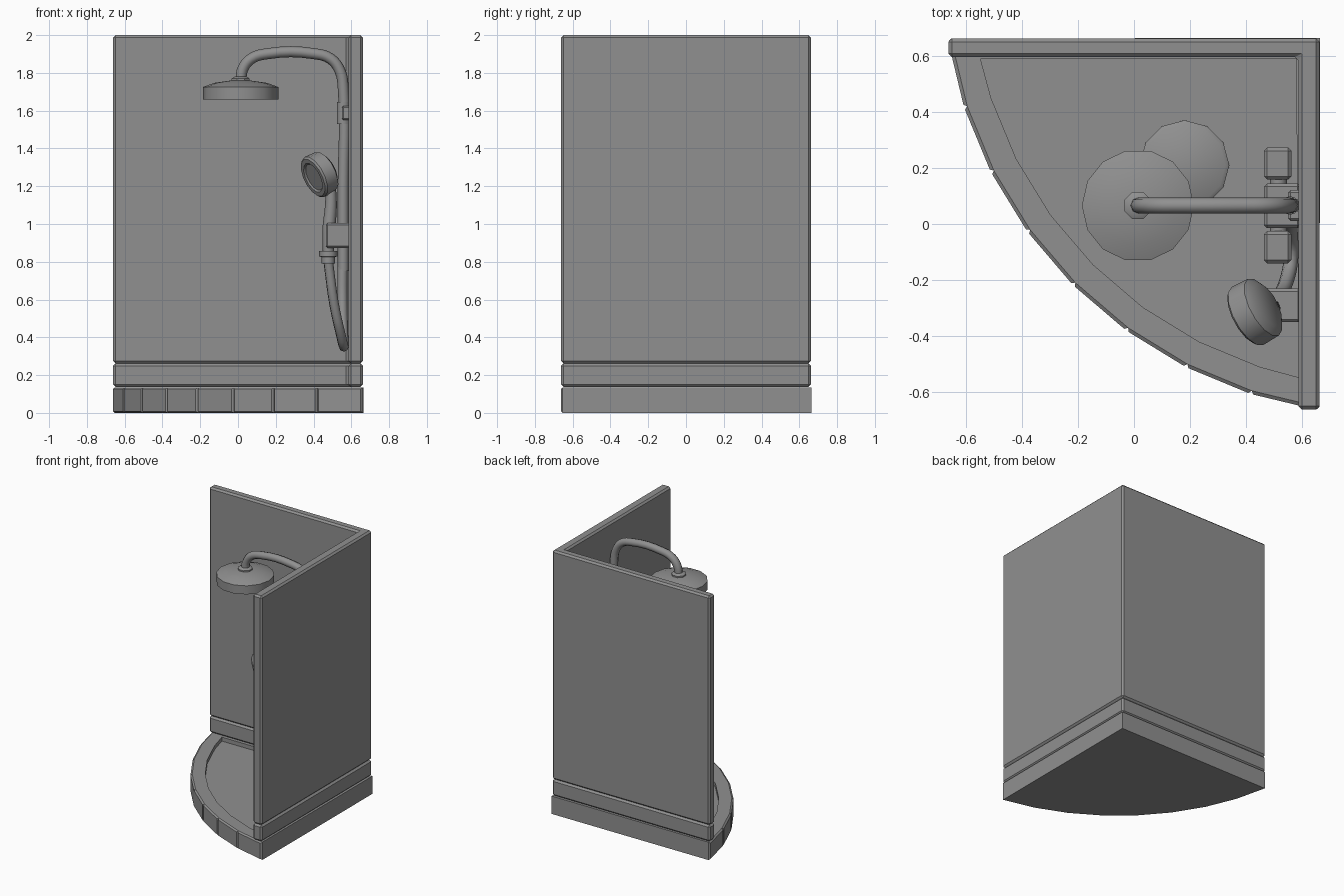
import bpy, bmesh
from math import sin, cos, radians, pi
from mathutils import Vector

if "Cube" in bpy.data.objects:
    bpy.data.objects.remove(bpy.data.objects["Cube"])

grey = bpy.data.materials.new("plain grey")
grey.use_nodes = True
GREY = (0.28, 0.28, 0.28, 1)
grey.diffuse_color = GREY
grey.node_tree.nodes["Principled BSDF"].inputs["Base Color"].default_value = GREY


def activate(ob):
    bpy.ops.object.select_all(action='DESELECT')
    ob.select_set(True)
    bpy.context.view_layer.objects.active = ob


def finish(name, bm, smooth=False):
    """Turn a bmesh into a named, coloured object."""
    bmesh.ops.recalc_face_normals(bm, faces=bm.faces)
    mesh = bpy.data.meshes.new(name)
    bm.to_mesh(mesh)
    bm.free()
    ob = bpy.data.objects.new(name, mesh)
    bpy.context.collection.objects.link(ob)
    mesh.materials.append(grey)
    if smooth:
        activate(ob)
        bpy.ops.object.shade_smooth_by_angle(angle=radians(40))
    return ob


def prism(outline, z0, z1, bevel=0):
    bm = bmesh.new()
    face = bm.faces.new([bm.verts.new((x, y, z0)) for x, y in outline])
    top = bmesh.ops.extrude_face_region(bm, geom=[face])["geom"]
    bmesh.ops.translate(bm, vec=(0, 0, z1 - z0),
                        verts=[v for v in top if isinstance(v, bmesh.types.BMVert)])
    bmesh.ops.recalc_face_normals(bm, faces=bm.faces)
    if bevel:
        bmesh.ops.bevel(bm, geom=bm.edges[:], offset=bevel, segments=1, affect='EDGES')
    return bm


def block(name, x0, x1, y0, y1, z0, z1, bevel=0.012):
    return finish(name, prism([(x0, y0), (x1, y0), (x1, y1), (x0, y1)], z0, z1, bevel))


def lathe(name, profile, sides, centre, axis=(0, 0, 1), turn=0):
    """Spin (radius, height) rings around an axis, with flat end caps."""
    bm = bmesh.new()
    rot = Vector(axis).to_track_quat('Z', 'Y')
    rings = []
    for r, h in profile:
        angles = [turn + 2 * pi * i / sides for i in range(sides)]
        rings.append([bm.verts.new(Vector(centre) + rot @ Vector((r * cos(a), r * sin(a), h)))
                      for a in angles])
    for low, high in zip(rings, rings[1:]):
        for i in range(sides):
            j = (i + 1) % sides
            bm.faces.new((low[i], low[j], high[j], high[i]))
    bm.faces.new(rings[0])
    bm.faces.new(rings[-1])
    return finish(name, bm, True)


def tube(name, points, radius, scales=None):
    """Smooth pipe through a few points."""
    curve = bpy.data.curves.new(name, 'CURVE')
    curve.dimensions = '3D'
    curve.bevel_depth = radius
    curve.bevel_resolution = 2
    curve.resolution_u = 4
    curve.use_fill_caps = True
    spline = curve.splines.new('BEZIER')
    spline.bezier_points.add(len(points) - 1)
    for i, (bp, p) in enumerate(zip(spline.bezier_points, points)):
        bp.co = p
        bp.handle_left_type = bp.handle_right_type = 'AUTO'
        if scales:
            bp.radius = scales[i]
    ob = bpy.data.objects.new(name, curve)
    bpy.context.collection.objects.link(ob)
    curve.materials.append(grey)
    activate(ob)
    bpy.ops.object.convert(target='MESH')
    bpy.ops.object.shade_smooth_by_angle(angle=radians(50))
    return bpy.context.object


# Curved tray with a raised panel on each front facet
ARC = 0.908


def arc(radius, degrees):
    return [(ARC + radius * cos(radians(a)), ARC + radius * sin(radians(a))) for a in degrees]


bm = prism([(0.664, 0.664)] + arc(1.58, range(189, 262, 9)), 0, 0.135)
facets = [f for f in bm.faces if f.normal.x + f.normal.y < -1.05]
bmesh.ops.inset_individual(bm, faces=facets, thickness=0.012, depth=0.012)
tray = finish("shower_tray", bm)

# Shallow recess in the tray
inner = [192.4] + list(range(198, 253, 9)) + [257.6]
cutter = finish("recess_cutter", prism([(0.578, 0.59)] + arc(1.49, inner), 0.105, 0.2))
cutter.hide_render = True
cut = tray.modifiers.new("recess", 'BOOLEAN')
cut.operation = 'DIFFERENCE'
cut.object = cutter
activate(tray)
bpy.ops.object.modifier_apply(modifier=cut.name)
bpy.data.objects.remove(cutter)

# Drain cover
lathe("drain_cover", [(0.16, 0.1), (0.16, 0.115), (0.146, 0.125)], 12, (0.18, 0.21, 0))

# L-shaped walls: low skirting band and tall panels
W = 0.662
corner = [(-W, W), (-W, 0.595), (0.586, 0.595), (0.586, -W), (W, -W), (W, W)]
finish("skirting_band", prism(corner, 0.138, 0.262, 0.013))
finish("wall_panels", prism(corner, 0.262, 2.0, 0.013))

# Overhead arm and riser pipe
Y = 0.066
tube("riser_pipe", [(0.557, Y, z) for z in (0.75, 1.2, 1.72)]
     + [(0.54, Y, 1.81), (0.49, Y, 1.875), (0.4, Y, 1.902), (0.16, Y, 1.902),
        (0.07, Y, 1.875), (0.025, Y, 1.82), (0.015, Y, 1.76)], 0.029)
lathe("pipe_sleeve", [(0.033, 1.53), (0.033, 1.645)], 12, (0.557, Y, 0))
block("pipe_mount", 0.55, 0.595, Y - 0.055, Y + 0.055, 1.55, 1.625, 0.008)

# Rain head
lathe("rain_head", [(0.2, 1.66), (0.2, 1.725), (0.14, 1.747), (0.05, 1.76)], 14, (0.014, Y, 0))
lathe("rain_head_neck", [(0.052, 1.752), (0.052, 1.77), (0.035, 1.78)], 8, (0.014, Y, 0), turn=pi / 8)

# Mixer with a knob on each side
block("mixer_body", 0.463, 0.595, -0.015, 0.145, 0.875, 1.0)
for side, y in (("back", 0.158), ("front", -0.14)):
    block(side + "_knob", 0.463, 0.562, y, y + 0.115, 0.88, 0.995)
lathe("mixer_spindle", [(0.03, -0.12), (0.03, 0.24)], 10, (0.515, 0, 0.937), axis=(0, 1, 0))

# Holder for the hand shower
block("hand_shower_holder", 0.465, 0.595, -0.35, -0.23, 0.873, 1.005, 0.01)

# Hand shower: tilted head, handle and hose collar
facing = Vector((-0.8, -0.44, -0.4)).normalized()
lathe("hand_shower_head", [(0.085, -0.05), (0.115, -0.03), (0.118, 0.04), (0.108, 0.05),
                           (0.084, 0.05), (0.076, 0.042)],
      14, (0.437, -0.31, 1.265), axis=facing)
tube("hand_shower_handle", [(0.49, -0.3, 1.22), (0.492, -0.3, 1.1), (0.482, -0.3, 0.98),
                            (0.478, -0.3, 0.84)], 0.033, (0.8, 0.95, 1.05, 0.9))
lathe("hose_collar", [(0.035, 0.79), (0.035, 0.825), (0.048, 0.828), (0.048, 0.858)],
      10, (0.478, -0.3, 0))

# Hose looping from the riser to the handle
tube("hose", [(0.553, Y, 0.77), (0.553, 0.04, 0.58), (0.558, -0.03, 0.4), (0.56, -0.12, 0.35),
              (0.545, -0.2, 0.41), (0.508, -0.27, 0.58), (0.478, -0.3, 0.8)], 0.026)
